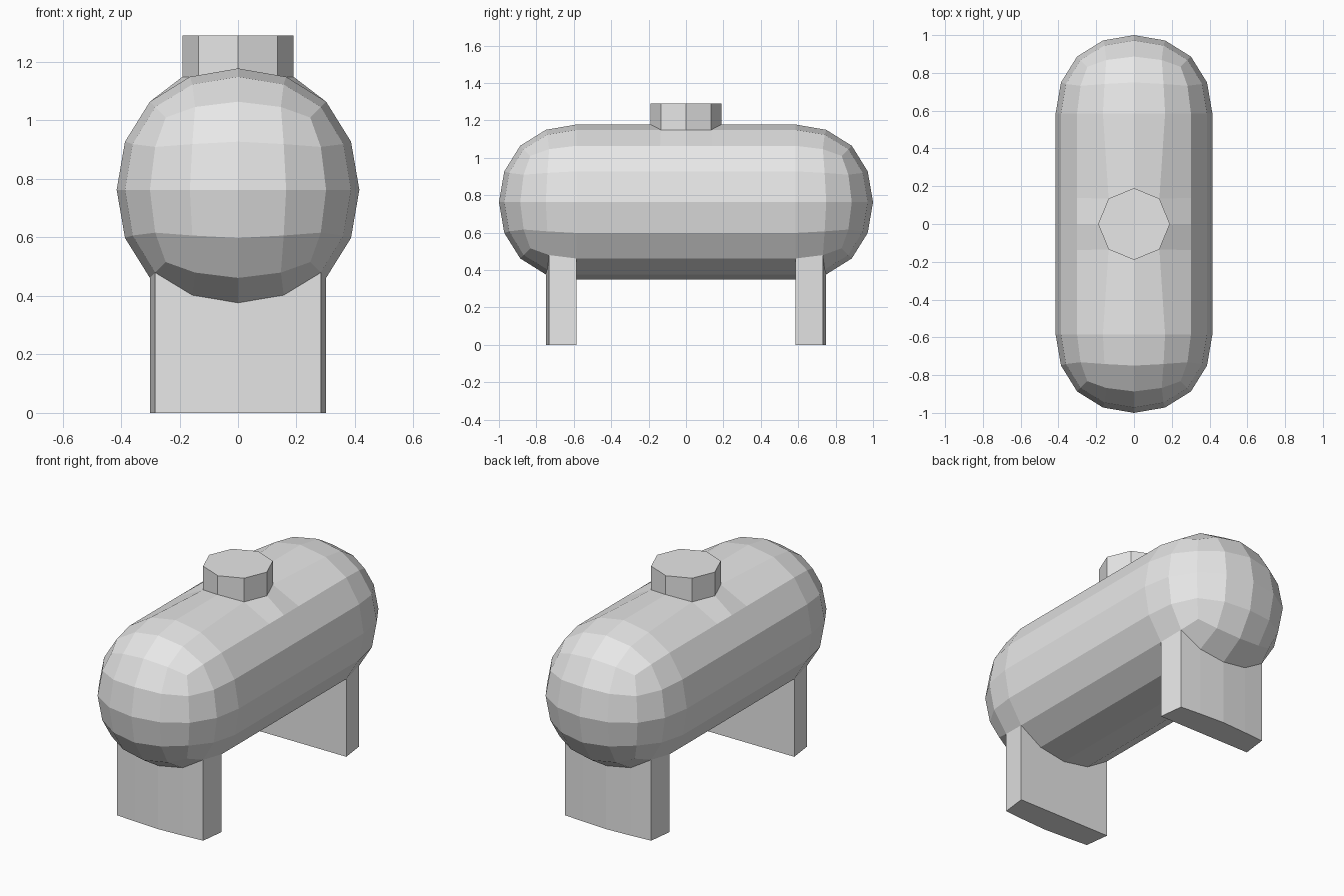
import bpy, bmesh
from mathutils import Vector

if "Cube" in bpy.data.objects:
    bpy.data.objects.remove(bpy.data.objects["Cube"])

RADIUS = 0.415      # tank radius
HALF = 0.585        # half length of the straight section
AXIS_Z = 0.763      # height of the tank axis
CAP_Y, CAP_R, CAP_TOP = 0.138, 0.19, 1.29
EPS = 1e-3

grey = bpy.data.materials.new("plain grey")
grey.diffuse_color = (0.8, 0.8, 0.8, 1)
grey.use_nodes = True
grey.node_tree.nodes["Principled BSDF"].inputs["Base Color"].default_value = grey.diffuse_color

# Rounded cube gives the domed end pattern
bpy.ops.mesh.primitive_cube_add(size=2)
ball = bpy.context.object
mod = ball.modifiers.new("round", 'SUBSURF')
mod.levels = mod.render_levels = 2
bpy.ops.object.modifier_apply(modifier=mod.name)
bm = bmesh.new()
bm.from_mesh(ball.data)
bpy.data.objects.remove(ball)
scale = RADIUS / max(v.co.x for v in bm.verts)
bmesh.ops.scale(bm, verts=bm.verts, vec=(scale,) * 3)

# Front half: dome, then straight section in two steps
back = [v for v in bm.verts if v.co.y > EPS]
bmesh.ops.delete(bm, geom=back, context='VERTS')
bmesh.ops.translate(bm, verts=bm.verts, vec=(0, -HALF, AXIS_Z))
for y in (-CAP_Y, 0):
    rim = [e for e in bm.edges if e.is_boundary]
    new = bmesh.ops.extrude_edge_only(bm, edges=rim)["geom"]
    for v in new:
        if isinstance(v, bmesh.types.BMVert):
            v.co.y = y

# Mirror to the back half
bmesh.ops.mirror(bm, geom=bm.verts[:] + bm.edges[:] + bm.faces[:],
                 axis='Y', merge_dist=EPS)
bmesh.ops.recalc_face_normals(bm, faces=bm.faces)
part = bm.faces.layers.int.new("part")


def extrude_to(faces, z, index):
    """Pull a patch of the shell out to a flat level and mark it as a part."""
    old = set(bm.faces) - set(faces)
    new = bmesh.ops.extrude_face_region(bm, geom=faces)["geom"]
    bmesh.ops.delete(bm, geom=[f for f in faces if f.is_valid], context='FACES')
    for v in new:
        if isinstance(v, bmesh.types.BMVert):
            v.co.z = z
    for f in bm.faces:
        if f not in old:
            f[part] = index


# Round cap on top: four roof faces pulled into an octagon
roof = [f for f in bm.faces if f.normal.z > 0.8
        and all(abs(v.co.y) < CAP_Y + EPS and abs(v.co.x) < 0.2 for v in f.verts)]
for v in {v for f in roof for v in f.verts}:
    flat = Vector((v.co.x, v.co.y))
    if flat.length > EPS:
        if abs(flat.x) > EPS and abs(flat.y) > EPS:
            flat = Vector((1 if flat.x > 0 else -1, 1 if flat.y > 0 else -1))
        flat = flat.normalized() * CAP_R
        v.co.x, v.co.y = flat
extrude_to(roof, CAP_TOP, 1)

# Two legs: first row of underside faces next to each dome seam
for index, side in ((2, -1), (3, 1)):
    base = [f for f in bm.faces if f.calc_center_median().z < AXIS_Z - 0.29
            and all(HALF - EPS < side * v.co.y < HALF + 0.19 and
                    v.co.z < AXIS_Z - 0.25 for v in f.verts)]
    extrude_to(base, 0, index)
bmesh.ops.recalc_face_normals(bm, faces=bm.faces)

# Store each marked part as its own object
for index, name in enumerate(("tank_body", "hatch_cap", "front_leg", "back_leg")):
    piece = bm.copy()
    layer = piece.faces.layers.int["part"]
    bmesh.ops.delete(piece, geom=[f for f in piece.faces if f[layer] != index],
                     context='FACES')
    piece.faces.layers.int.remove(piece.faces.layers.int["part"])
    for f in piece.faces:
        f.smooth = False
    mesh = bpy.data.meshes.new(name)
    piece.to_mesh(mesh)
    piece.free()
    mesh.materials.append(grey)
    bpy.context.collection.objects.link(bpy.data.objects.new(name, mesh))
bm.free()
